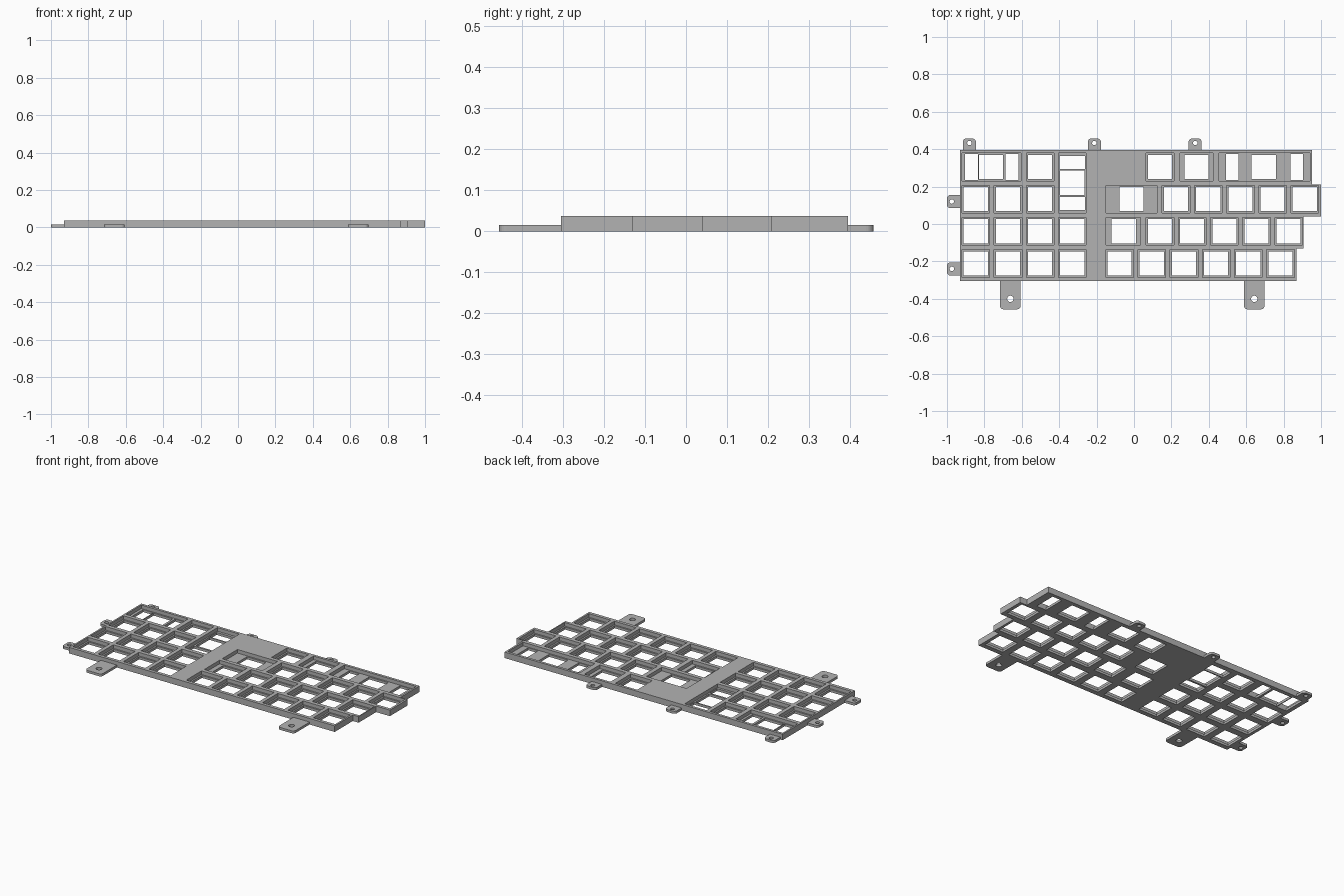
import bpy, bmesh
from math import sin, cos, pi

cube = bpy.data.objects.get("Cube")
if cube:
    bpy.data.objects.remove(cube)

TOP, FLOOR = 0.037, 0.015        # wall top, thickness of floor and tabs
PITCH, POCKET, HOLE = 0.172, 0.148, 0.129
ROWS = [0.305, 0.133, -0.039, -0.211]

grey = bpy.data.materials.new("plain grey")
grey.use_nodes = True
colour = (0.45, 0.45, 0.45, 1)
grey.diffuse_color = colour
grey.node_tree.nodes["Principled BSDF"].inputs["Base Color"].default_value = colour


def prisms(name, outlines, z0, z1):
    """One object made of upright prisms, one for each outline."""
    bm = bmesh.new()
    for pts in outlines:
        low = [bm.verts.new((x, y, z0)) for x, y in pts]
        high = [bm.verts.new((x, y, z1)) for x, y in pts]
        bm.faces.new(low[::-1])
        bm.faces.new(high)
        for i in range(len(pts)):
            j = (i + 1) % len(pts)
            bm.faces.new((low[i], low[j], high[j], high[i]))
    bmesh.ops.recalc_face_normals(bm, faces=bm.faces)
    mesh = bpy.data.meshes.new(name)
    bm.to_mesh(mesh)
    bm.free()
    mesh.materials.append(grey)
    obj = bpy.data.objects.new(name, mesh)
    bpy.context.collection.objects.link(obj)
    return obj


def cut(obj, cutter):
    """Subtract the cutter, bake the result and drop the cutter."""
    mod = obj.modifiers.new("cut", "BOOLEAN")
    mod.operation, mod.solver, mod.object = "DIFFERENCE", "EXACT", cutter
    baked = bpy.data.meshes.new_from_object(
        obj.evaluated_get(bpy.context.evaluated_depsgraph_get()))
    obj.modifiers.clear()
    obj.data = baked
    bpy.data.objects.remove(cutter)


def rect(x0, x1, y0, y1):
    return [(x0, y0), (x1, y0), (x1, y1), (x0, y1)]


def box(x, y, w, h):
    return rect(x - w / 2, x + w / 2, y - h / 2, y + h / 2)


def arc(x, y, r, a0, a1, n):
    return [(x + r * cos(a0 + (a1 - a0) * i / n),
             y + r * sin(a0 + (a1 - a0) * i / n)) for i in range(n + 1)]


# Ordinary keys: row, first key centre, number of keys
pockets, holes = [], []
runs = [(0, -0.502, 1), (1, -0.846, 3), (2, -0.846, 4), (3, -0.846, 4),
        (0, 0.139, 1), (1, 0.225, 5), (2, 0.139, 5), (3, -0.077, 6)]
for row, first, count in runs:
    for i in range(count):
        x = first + i * PITCH
        pockets.append(box(x, ROWS[row], POCKET, POCKET))
        holes.append(box(x, ROWS[row], HOLE, HOLE))

# Wide keys: row, pocket ends, centres and widths of the openings
wide = [(0, -0.92, -0.603, [(-0.869, 0.069), (-0.765, 0.129), (-0.652, 0.069)]),
        (0, 0.246, 0.422, [(0.334, HOLE)]),
        (0, 0.454, 0.941, [(0.526, 0.067), (0.694, HOLE), (0.869, 0.067)]),
        (1, -0.149, 0.123, [(-0.013, HOLE)]),
        (2, -0.149, 0.036, [(-0.055, HOLE)])]
for row, x0, x1, openings in wide:
    pockets.append(box((x0 + x1) / 2, ROWS[row], x1 - x0, POCKET))
    for x, w in openings:
        holes.append(box(x, ROWS[row], w, 0.138 if w < 0.1 else HOLE))

# Tall key spanning the two back rows
tall_x = -0.33
pockets.append(box(tall_x, 0.219, POCKET, 0.319))
for y, h in [(0.328, 0.069), (0.221, 0.131), (0.109, 0.069)]:
    holes.append(box(tall_x, y, 0.138 if h < 0.1 else HOLE, h))

# Main plate with a stepped right edge
steps = [(0.395, 0.952), (0.21, 1.0), (0.04, 0.907), (-0.13, 0.868), (-0.305, -0.93)]
outline = [(-0.93, 0.395)]
for (y0, x), (y1, _) in zip(steps, steps[1:]):
    outline += [(x, y0), (x, y1)]
outline.append((-0.93, -0.305))
plate = prisms("key_plate", [outline], 0, TOP)
cut(plate, prisms("pocket_cutter", pockets, FLOOR, TOP + 0.05))
cut(plate, prisms("hole_cutter", holes, -0.05, TOP + 0.02))


def tab(name, x, y, direction, length, width, inset, hole_r):
    """Rounded screw tab growing from an edge point in a direction."""
    dx, dy = direction
    r, h = 0.018, width / 2
    local = [(0, -h)] + arc(length - r, -h + r, r, -pi / 2, 0, 5) \
        + arc(length - r, h - r, r, 0, pi / 2, 5) + [(0, h)]

    def place(pts):
        return [(x + u * dx - v * dy, y + u * dy + v * dx) for u, v in pts]
    obj = prisms(name, [place(local)], 0, FLOOR)
    circle = arc(length - inset, 0, hole_r, 0, 2 * pi, 24)[:-1]
    cut(obj, prisms("screw_cutter", [place(circle)], -0.05, 0.05))


for side, x in [("right", -0.88), ("middle", -0.212), ("left", 0.327)]:
    tab("back_tab_" + side, x, 0.395, (0, 1), 0.062, 0.07, 0.024, 0.012)
for side, y in [("back", 0.12), ("front", -0.24)]:
    tab("side_tab_" + side, -0.93, y, (-1, 0), 0.07, 0.07, 0.026, 0.012)
for side, x in [("right", -0.661), ("left", 0.643)]:
    tab("front_tab_" + side, x, -0.305, (0, -1), 0.151, 0.11, 0.056, 0.017)
